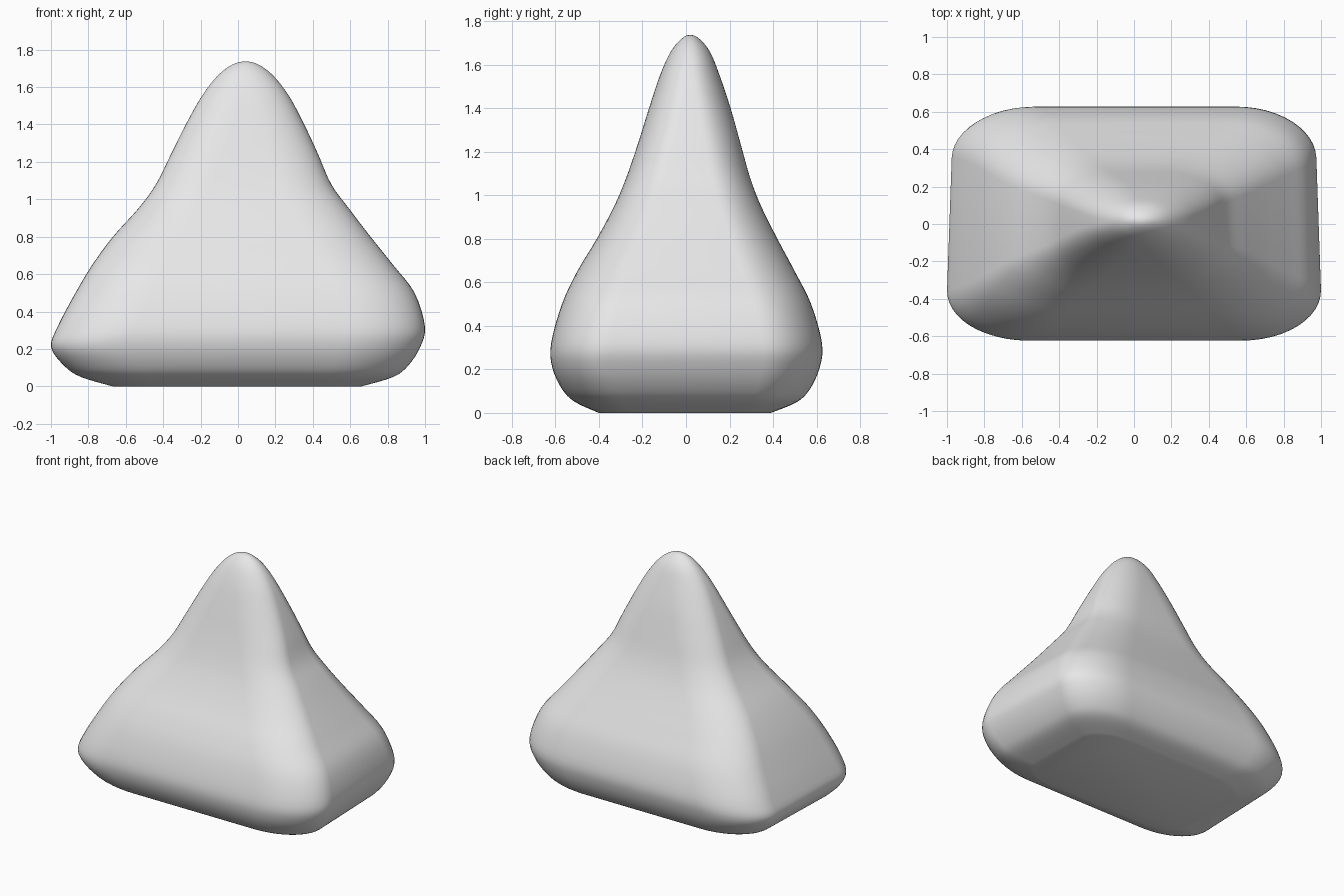
import bpy, bmesh, math

if "Cube" in bpy.data.objects:
    bpy.data.objects.remove(bpy.data.objects["Cube"])

# Cross-sections: height, left, right, front, back, corner rounding (share of half width)
ROWS = [
    (0.00, -0.67, 0.66, -0.40, 0.39, 0.40),
    (0.05, -0.84, 0.83, -0.51, 0.51, 0.42),
    (0.11, -0.93, 0.91, -0.57, 0.57, 0.43),
    (0.21, -1.00, 0.975, -0.615, 0.615, 0.43),
    (0.32, -0.965, 1.00, -0.62, 0.625, 0.44),
    (0.50, -0.87, 0.945, -0.57, 0.575, 0.46),
    (0.65, -0.78, 0.83, -0.50, 0.50, 0.48),
    (0.80, -0.67, 0.71, -0.41, 0.42, 0.52),
    (0.95, -0.535, 0.595, -0.33, 0.345, 0.57),
    (1.08, -0.44, 0.50, -0.275, 0.295, 0.62),
    (1.24, -0.36, 0.43, -0.22, 0.25, 0.70),
    (1.40, -0.28, 0.355, -0.17, 0.205, 0.80),
    (1.55, -0.195, 0.275, -0.12, 0.155, 0.90),
    (1.66, -0.11, 0.19, -0.07, 0.11, 0.97),
    (1.72, -0.03, 0.11, -0.02, 0.06, 1.00),
    (1.737, 0.04, 0.04, 0.02, 0.02, 1.00),
]
STEPS, CORNER = 4, 12


def spline(p0, p1, p2, p3, t):
    """Smooth blend between two neighbouring sections."""
    return [0.5 * (2 * b + (c - a) * t + (2 * a - 5 * b + 4 * c - d) * t * t
                   + (3 * b - a - 3 * c + d) * t ** 3)
            for a, b, c, d in zip(p0, p1, p2, p3)]


def section(z, left, right, front, back, r):
    """Rounded rectangle, slightly narrower towards the back."""
    cx, cy = (left + right) / 2, (front + back) / 2
    hx, hy = (right - left) / 2, (back - front) / 2
    pts = []
    for q, (sx, sy) in enumerate([(1, 1), (-1, 1), (-1, -1), (1, -1)]):
        for i in range(CORNER + 1):
            a = math.pi / 2 * (q + i / CORNER)
            u = sx * (1 - r) + r * math.cos(a)
            v = sy * (1 - r) + r * math.sin(a)
            taper = 1 - 0.022 * (v + 0.6) * min(1, hy / 0.6)
            pts.append((cx + hx * u * taper, cy + hy * v, z))
    return pts


# Interpolated sections, with a mirrored one past the tip so it closes round
tip = ROWS[-2]
ext = [ROWS[0]] + ROWS + [(tip[0], tip[2], tip[1], tip[4], tip[3], tip[5])]
sections = [spline(*ext[k:k + 4], s / STEPS)
            for k in range(len(ROWS) - 1) for s in range(STEPS)]
sections.append(ROWS[-1])

# Body: loft through the sections, with a flat base
bm = bmesh.new()
rings = [[bm.verts.new(p) for p in section(*s)] for s in sections]
for lo, hi in zip(rings, rings[1:]):
    n = len(lo)
    for i in range(n):
        j = (i + 1) % n
        bm.faces.new((lo[i], lo[j], hi[j], hi[i]))
bm.faces.new(rings[0][::-1])
bmesh.ops.remove_doubles(bm, verts=bm.verts, dist=0.0005)
bmesh.ops.recalc_face_normals(bm, faces=bm.faces)
mesh = bpy.data.meshes.new("rounded_pyramid")
bm.to_mesh(mesh)
bm.free()
for f in mesh.polygons:
    f.use_smooth = True

grey = bpy.data.materials.new("light grey")
grey.diffuse_color = (0.8, 0.8, 0.8, 1)
grey.use_nodes = True
grey.node_tree.nodes["Principled BSDF"].inputs["Base Color"].default_value = grey.diffuse_color
mesh.materials.append(grey)
body = bpy.data.objects.new("rounded_pyramid", mesh)
bpy.context.collection.objects.link(body)
